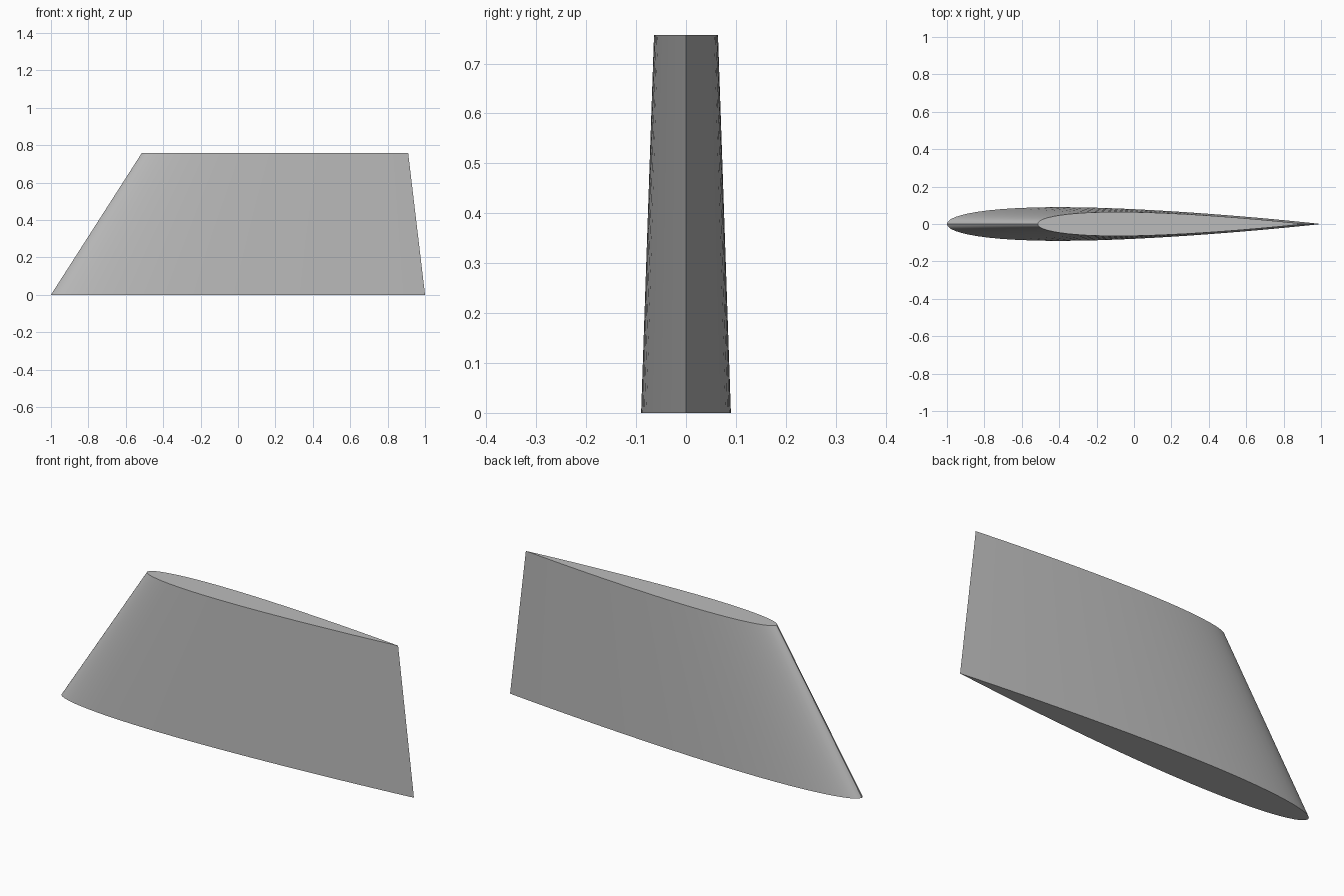
import bpy
import bmesh
import math

cube = bpy.data.objects.get("Cube")
if cube:
    bpy.data.objects.remove(cube, do_unlink=True)

HEIGHT = 0.757
THICKNESS = 0.09
STEPS = 32

grey = bpy.data.materials.new("plain grey")
grey.use_nodes = True
colour = (0.5, 0.5, 0.5, 1)
grey.diffuse_color = colour
grey.node_tree.nodes["Principled BSDF"].inputs["Base Color"].default_value = colour


def half_thickness(t):
    """Symmetric aerofoil with a closed trailing edge, for unit chord."""
    return 5 * THICKNESS * (0.2969 * math.sqrt(t) - 0.126 * t - 0.3516 * t**2
                            + 0.2843 * t**3 - 0.1036 * t**4)


def section(bm, lead, trail, z):
    """Ring of vertices from trailing edge, round the nose and back."""
    chord = trail - lead
    ring = []
    for i in range(2 * STEPS):
        t = (1 + math.cos(math.pi * i / STEPS)) / 2
        side = 1 if i < STEPS else -1
        y = 0 if i in (0, STEPS) else side * chord * half_thickness(t)
        ring.append(bm.verts.new((lead + chord * t, y, z)))
    return ring


# Tapered, swept fin between the root and tip sections
bm = bmesh.new()
root = section(bm, -1, 1, 0)
tip = section(bm, -0.515, 0.91, HEIGHT)
for i in range(len(root)):
    j = (i + 1) % len(root)
    bm.faces.new((root[i], root[j], tip[j], tip[i]))
bm.faces.new(root)
bm.faces.new(tip)
bmesh.ops.recalc_face_normals(bm, faces=bm.faces)

mesh = bpy.data.meshes.new("fin")
bm.to_mesh(mesh)
bm.free()
mesh.materials.append(grey)
fin = bpy.data.objects.new("fin", mesh)
bpy.context.collection.objects.link(fin)

# Smooth skin with crisp caps and edges
bpy.ops.object.select_all(action="DESELECT")
fin.select_set(True)
bpy.context.view_layer.objects.active = fin
bpy.ops.object.shade_smooth_by_angle(angle=math.radians(30))
